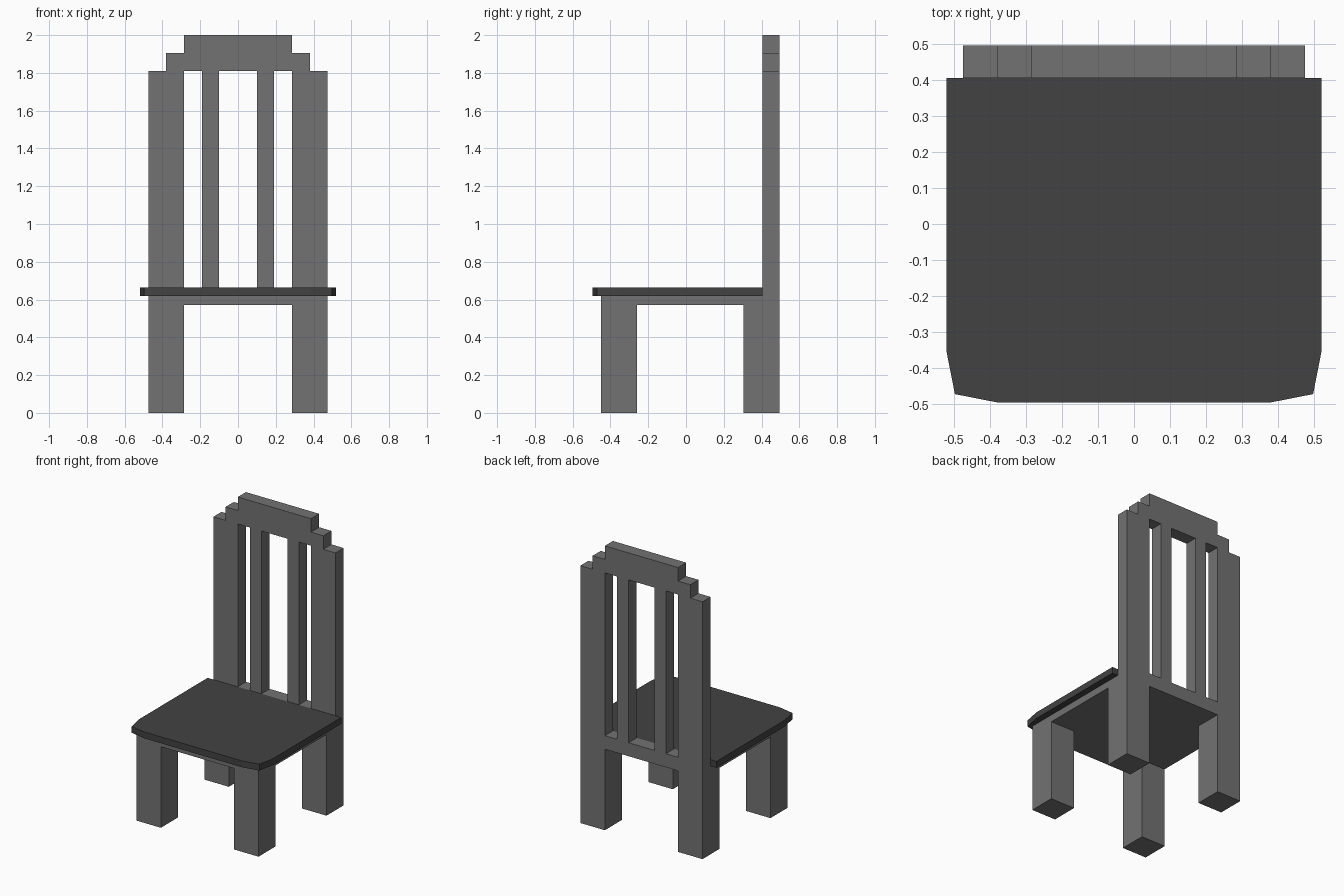
import bpy, bmesh
from mathutils import Matrix, Vector

if "Cube" in bpy.data.objects:
    bpy.data.objects.remove(bpy.data.objects["Cube"])


def material(name, grey):
    m = bpy.data.materials.new(name)
    m.diffuse_color = (grey, grey, grey, 1)
    m.use_nodes = True
    m.node_tree.nodes["Principled BSDF"].inputs["Base Color"].default_value = m.diffuse_color
    return m


frame_mat = material("frame_grey", 0.17)
seat_mat = material("seat_dark_grey", 0.055)


def finish(name, bm, mat):
    bmesh.ops.recalc_face_normals(bm, faces=bm.faces)
    mesh = bpy.data.meshes.new(name)
    bm.to_mesh(mesh)
    bm.free()
    mesh.materials.append(mat)
    ob = bpy.data.objects.new(name, mesh)
    bpy.context.collection.objects.link(ob)
    return ob


def box(name, x, y, z, mat):
    bm = bmesh.new()
    size = [b - a for a, b in (x, y, z)]
    mid = [(a + b) / 2 for a, b in (x, y, z)]
    bmesh.ops.create_cube(bm, size=1, matrix=Matrix.Translation(mid) @ Matrix.Diagonal((*size, 1)))
    return finish(name, bm, mat)


def plate(name, loops, to_3d, thickness, mat):
    """Fill flat loops (outline first, then holes) and extrude them."""
    bm = bmesh.new()
    for loop in loops:
        vs = [bm.verts.new(to_3d(*p)) for p in loop]
        for a, b in zip(vs, vs[1:] + vs[:1]):
            bm.edges.new((a, b))
    bmesh.ops.triangle_fill(bm, use_beauty=True, edges=bm.edges[:], normal=Vector(thickness).normalized())
    ret = bmesh.ops.extrude_face_region(bm, geom=bm.faces[:], use_keep_orig=True)
    top = [g for g in ret["geom"] if isinstance(g, bmesh.types.BMVert)]
    bmesh.ops.translate(bm, verts=top, vec=thickness)
    return finish(name, bm, mat)


def mirrored(half):
    return half + [(-x, y) for x, y in reversed(half)]


# Legs, mirrored to both sides
for name, y0 in (("front_legs", -0.45), ("back_legs", 0.305)):
    legs = box(name, (0.285, 0.475), (y0, y0 + 0.19), (0, 0.57), frame_mat)
    mod = legs.modifiers.new("mirror", 'MIRROR')
    mod.use_axis = (True, False, False)

# Solid base under the seat
box("seat_base", (-0.475, 0.475), (-0.45, 0.405), (0.57, 0.62), frame_mat)

# Seat board with clipped front corners
seat = mirrored([(0.38, -0.495), (0.497, -0.472), (0.52, -0.355), (0.52, 0.405)])
plate("seat", [seat], lambda x, y: (x, y, 0.62), (0, 0, 0.045), seat_mat)

# Backrest with stepped top and three openings between the slats
outline = mirrored([(0.475, 0.57), (0.475, 1.81), (0.38, 1.81),
                    (0.38, 1.905), (0.285, 1.905), (0.285, 2.0)])
holes = [[(a, 0.665), (b, 0.665), (b, 1.81), (a, 1.81)]
         for a, b in ((-0.285, -0.19), (-0.1, 0.1), (0.19, 0.285))]
plate("backrest", [outline] + holes, lambda x, z: (x, 0.405, z), (0, 0.09, 0), frame_mat)
